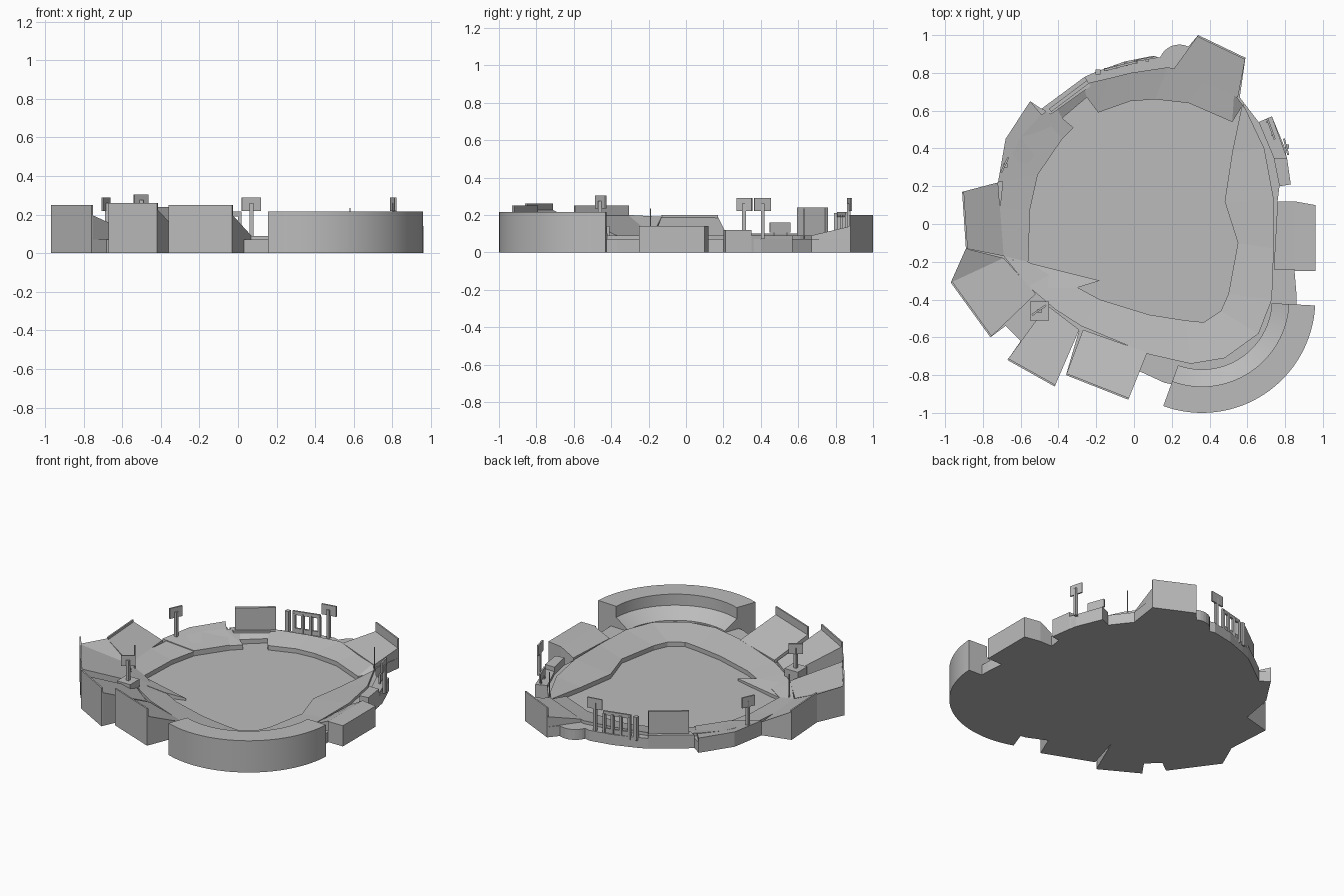
import bpy, bmesh, math
from mathutils import Vector

cube = bpy.data.objects.get("Cube")
if cube:
    bpy.data.objects.remove(cube)

UNIT = 0.01  # all plan sizes below are in hundredths

concrete = bpy.data.materials.new("concrete_grey")
concrete.use_nodes = True
GREY = (0.5, 0.5, 0.5, 1)
concrete.diffuse_color = GREY
concrete.node_tree.nodes["Principled BSDF"].inputs["Base Color"].default_value = GREY


def finish(name, bm):
    """Turn a bmesh into a scaled, coloured object."""
    bmesh.ops.recalc_face_normals(bm, faces=bm.faces)
    bmesh.ops.scale(bm, vec=(UNIT, UNIT, UNIT), verts=bm.verts)
    mesh = bpy.data.meshes.new(name)
    bm.to_mesh(mesh)
    bm.free()
    mesh.materials.append(concrete)
    obj = bpy.data.objects.new(name, mesh)
    bpy.context.collection.objects.link(obj)
    return obj


def block(name, points, bottom, tops):
    """Prism over a plan outline; tops is one height or one per corner."""
    if not isinstance(tops, (list, tuple)):
        tops = [tops] * len(points)
    bm = bmesh.new()
    low = [bm.verts.new((x, y, bottom)) for x, y in points]
    high = [bm.verts.new((x, y, z)) for (x, y), z in zip(points, tops)]
    bm.faces.new(low)
    bm.faces.new(high)
    for i in range(len(points)):
        j = (i + 1) % len(points)
        bm.faces.new((low[i], low[j], high[j], high[i]))
    return finish(name, bm)


def wall(name, start, end, bottom, top, thickness=1.0):
    """Upright slab whose outer face runs from start to end."""
    a, b = Vector(start), Vector(end)
    side = Vector((a.y - b.y, b.x - a.x)).normalized() * thickness
    return block(name, [a, b, b + side, a + side], bottom, top)


def deck(name, outer, inner, back, front, rim):
    """Sloped seating with a thin parapet along its outer edge."""
    block(name, [*outer, *inner], 0, [back, back, front, front])
    wall(name + "_parapet", outer[0], outer[1], 0, rim)


def tower(name, x, y, angle, foot, top, half=4.5):
    """Light tower: pole with a flat lamp panel turned to an angle."""
    post(name + "_pole", x, y, foot, top - 3, 1)
    d = Vector((math.cos(math.radians(angle)), math.sin(math.radians(angle)))) * half
    c = Vector((x, y))
    wall(name + "_panel", c - d, c + d, top - 7, top)


def post(name, x, y, bottom, top, half):
    corners = [(x - half, y - half), (x + half, y - half), (x + half, y + half), (x - half, y + half)]
    return block(name, corners, bottom, top)


# Plan outlines, counter-clockwise
site = [(86, -43), (86, -37), (85, -25), (96, -25), (96, 10), (84, 12), (76, 12), (77, 20),
        (83, 21), (80, 40), (73, 57), (66, 54), (56, 67), (59, 88), (34, 100), (22, 86),
        (10, 89), (-5, 86), (-19, 81), (-26, 78), (-49, 61), (-55, 65), (-68, 45), (-72, 22),
        (-91, 17), (-89, -13), (-97, -31), (-76, -60), (-68, -54), (-60, -62), (-67, -72),
        (-42, -86), (-29, -56), (-36, -80), (-3, -93), (3, -78), (16, -84), (36, -88), (64, -78), (80, -60)]
field_edge = [(55, -10), (48, 12), (52, 38), (57, 62), (52, 54), (29, 64), (11, 66), (-2, 65),
              (-19, 59), (-25, 67), (-38, 56), (-32, 51), (-38, 45), (-51, 26), (-55, 8), (-56, -20),
              (-45, -27), (-31, -33), (-18, -40), (8, -48), (27, -51), (37, -52), (46, -46), (50, -37)]
bowl_edge = [(74, -13), (74, 13), (69, 40), (59, 61), (53, 69), (39, 78), (18, 83), (-2, 80),
             (-14, 77), (-27, 74), (-42, 63), (-50, 57), (-60, 46), (-69, 27), (-71, 8), (-69, -17),
             (-56, -33), (-42, -45), (-28, -54), (8, -69), (30, -74), (48, -71), (66, -58), (73, -40)]

# Concourse slab with an opening for the seating bowl
concourse = block("concourse", site, 0, 7)
cutter = block("bowl_cutter", bowl_edge, 2.5, 40)
cutter.hide_render = True
cut = concourse.modifiers.new("bowl_opening", "BOOLEAN")
cut.operation, cut.solver, cut.object = "DIFFERENCE", "EXACT", cutter
bpy.context.view_layer.update()
opened = bpy.data.meshes.new_from_object(concourse.evaluated_get(bpy.context.evaluated_depsgraph_get()))
concourse.modifiers.clear()
concourse.data = opened
bpy.data.objects.remove(cutter)

# Lower seating bowl, a sloped ring around the field
bm = bmesh.new()
rings = []
for loop, z in ((field_edge, 2), (field_edge, 5.5), (bowl_edge, 9), (bowl_edge, 2)):
    rings.append([bm.verts.new((x, y, z)) for x, y in loop])
for k in range(len(rings)):
    a, b = rings[k], rings[(k + 1) % len(rings)]
    for i in range(len(a)):
        j = (i + 1) % len(a)
        bm.faces.new((a[i], a[j], b[j], b[i]))
finish("lower_bowl", bm)

# Foul-line seating wedge
block("foul_line_seats", [(-62, -19), (-18, -30), (-31, -34), (-55, -34)], 2, [5, 4, 6, 8])

# Grandstand behind the plate: mezzanine and flat upper deck
bm = bmesh.new()
profile = [(37, 0), (37, 8), (46, 14), (46, 21.5), (60, 21.5), (60, 0)]
steps = 32
sections = []
for s in range(steps + 1):
    t = math.radians(-110 + 107 * s / steps)
    sections.append([bm.verts.new((36 + r * math.cos(t), -40 + r * math.sin(t), z)) for r, z in profile])
for a, b in zip(sections, sections[1:]):
    for i in range(len(profile)):
        j = (i + 1) % len(profile)
        bm.faces.new((a[i], a[j], b[j], b[i]))
bm.faces.new(sections[0])
bm.faces.new(sections[-1])
grandstand = finish("grandstand", bm)
bpy.ops.object.select_all(action="DESELECT")
grandstand.select_set(True)
bpy.context.view_layer.objects.active = grandstand
bpy.ops.object.shade_smooth_by_angle()

# Upper decks around the bowl
deck("corner_deck", [(-97, -31), (-76, -60)], [(-52, -37), (-69, -18)], 20, 9, 25)
deck("front_right_deck", [(-67, -72), (-42, -86)], [(-29, -56), (-46, -43)], 23, 9, 26)
deck("front_deck", [(-36, -80), (-3, -93)], [(7, -68), (-27, -56)], 20, 9, 25)
deck("side_deck", [(-91, 17), (-89, -13)], [(-69, -17), (-72, 22)], 19, 9, 20)
block("deck_link", [(-89, -13), (-97, -31), (-69, -18)], 0, [19, 20, 9])
deck("back_deck", [(59, 88), (34, 100)], [(21, 82), (55, 67)], 14, 9, 20)

# Left-hand buildings
block("left_block", [(85, -25), (96, -25), (96, 10), (85, 12)], 0, 14)
block("left_seats", [(74, -24), (85, -24), (85, 12), (76, 12)], 0, [9, 14, 14, 9])
block("left_pavilion", [(77, 20), (83, 21), (81, 35), (74, 35)], 0, 12)
block("left_terrace", [(74, 35), (81, 35), (73, 57), (66, 54)], 0, 9)

# Outfield terraces
block("right_terrace", [(-72, 22), (-51, 26), (-38, 45), (-55, 65), (-68, 45)], 0, [10, 6, 6, 10, 10])
block("scoreboard_base", [(-49, 61), (-44, 58), (-23, 73), (-26, 78)], 0, 9)
bm = bmesh.new()
bmesh.ops.create_cone(bm, cap_ends=True, segments=32, radius1=11, radius2=11, depth=7)
bmesh.ops.translate(bm, vec=(24, 84, 3.5), verts=bm.verts)
finish("round_plaza", bm)

# Scoreboards
wall("main_scoreboard", (-25, 76), (-45, 61), 7, 24, 2)
wall("small_scoreboard", (75, 45), (71, 56), 10.5, 16, 1)
for y in (47, 54):
    post("small_scoreboard_leg", 74 - (y - 45) * 0.36, y, 7, 11, 0.5)

# Framed screen of posts beside the scoreboard
for i in range(4):
    post("screen_post", -15 + 5.3 * i, 81.8 + 1.4 * i, 5, 20, 0.9)
wall("screen_top_rail", (1.5, 86.5), (-16, 82), 19, 21.5, 1.2)
wall("screen_bottom_rail", (1.5, 86.5), (-16, 82), 7, 10, 1.2)
post("lone_post", -19, 80.5, 5, 21, 1.3)

# Light towers and foul poles
post("tower_footing", -50, -46, 0, 14, 5)
tower("front_tower", -50, -46, 35, 9, 30.5)
tower("right_tower", -68, 31, 65, 7, 29)
tower("back_tower", 7, 87, 10, 5, 29, 5)
tower("left_tower", 81, 41, 105, 7, 29)
for x, y in ((-64, -19), (58, 63)):
    post("foul_pole", x, y, 3, 23.5, 0.25)
